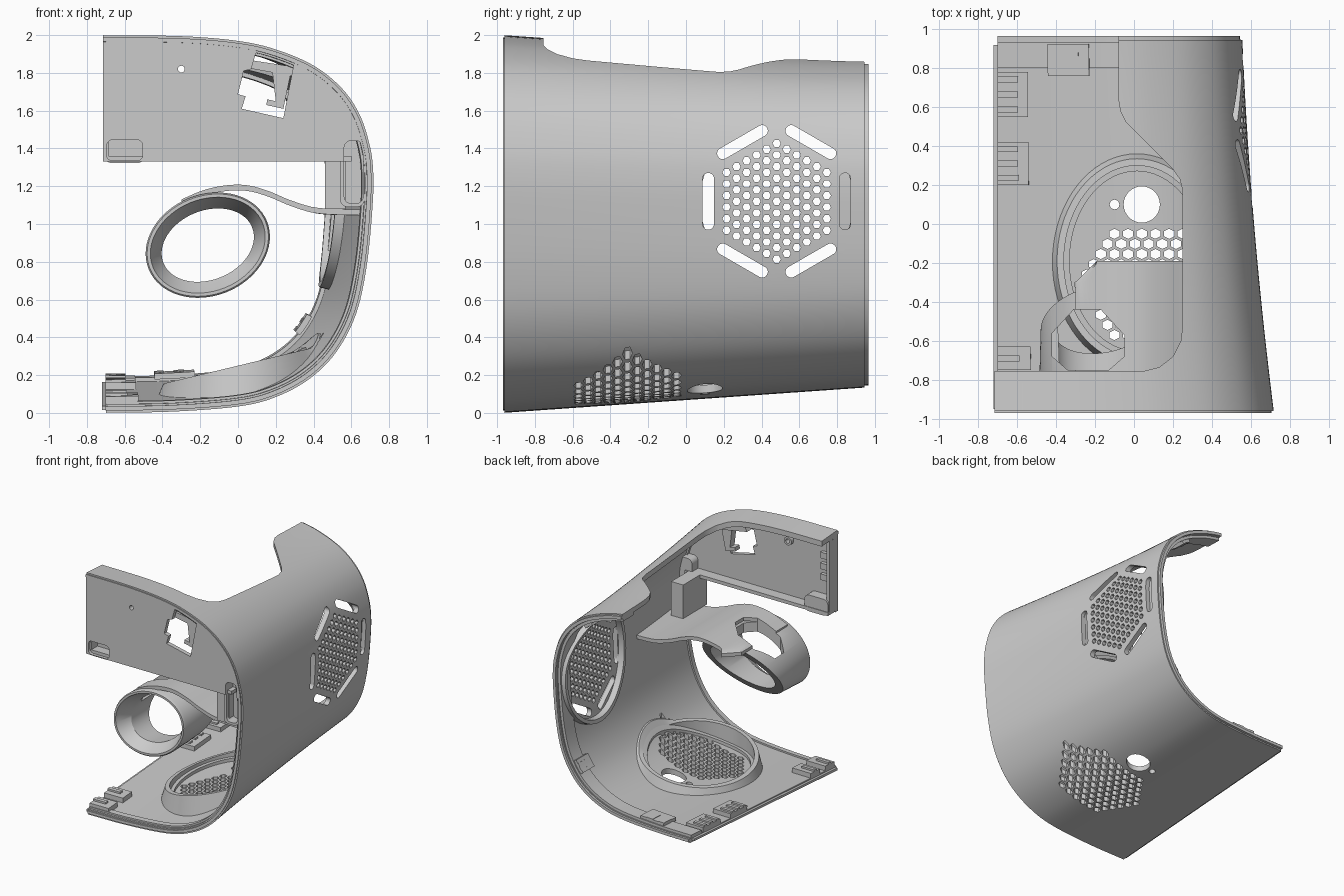
import bpy, bmesh
from math import sin, cos, pi, radians
from mathutils import Vector

if "Cube" in bpy.data.objects:
    bpy.data.objects.remove(bpy.data.objects["Cube"])

# ---------- outer C profile (x, z) at the front, smoothed ----------
PTS = [(-.70, .0), (-.35, .006), (0, .033), (.2, .083), (.38, .18), (.52, .32), (.625, .52),
       (.683, .78), (.714, 1.1), (.717, 1.28), (.698, 1.42), (.645, 1.58), (.55, 1.72),
       (.4, 1.84), (.2, 1.925), (0, 1.97), (-.3, 1.995), (-.715, 2.0)]
STEP = 6


def spline(pts, step):
    v = [Vector(p) for p in pts]
    v = [2 * v[0] - v[1]] + v + [2 * v[-1] - v[-2]]
    out = []
    for a, b, c, d in zip(v, v[1:], v[2:], v[3:]):
        for k in range(step):
            t = k / step
            out.append(.5 * (2 * b + (c - a) * t + (2 * a - 5 * b + 4 * c - d) * t * t
                             + (3 * b - a - 3 * c + d) * t ** 3))
    return out + [v[-2]]


PROF = spline(PTS, STEP)
LAST = len(PROF) - 1


def P(i, off, y):
    """Point on the tapering shell: profile index, inward offset, depth."""
    d = (PROF[min(i + 1, LAST)] - PROF[max(i - 1, 0)]).normalized()
    p = PROF[i] + Vector((-d.y, d.x)) * off
    t = (y + .97) / 1.93
    w = 1 - .115 * (1.5 * t - .5 * t * t)
    h = .135 * t if p.y < 1 else .135 * t * (1 - .15 * t ** 4)
    return Vector((-.7 + (p.x + .7) * w, y, 1 + (p.y - 1) * (1 - h)))


def lookup(key, val, rng, y, off, a):
    pts = [P(i, off, y) for i in rng]
    for p, q in zip(pts, pts[1:]):
        if p[a] <= key <= q[a]:
            f = (key - p[a]) / max(q[a] - p[a], 1e-6)
            return p[val] + (q[val] - p[val]) * f
    return pts[0][val] if key < pts[0][a] else pts[-1][val]


def floor_z(x, y, off=.03):
    return lookup(x, 2, range(0, 44), y, off, 0)


def wall_x(y, z, off=.03):
    return lookup(z, 0, range(24, 84), y, off, 2)


# ---------- mesh helpers ----------
def make(name, verts, faces):
    me = bpy.data.meshes.new(name)
    me.from_pydata([tuple(v) for v in verts], [], faces)
    bm = bmesh.new()
    bm.from_mesh(me)
    bmesh.ops.recalc_face_normals(bm, faces=bm.faces)
    bm.to_mesh(me)
    bm.free()
    ob = bpy.data.objects.new(name, me)
    bpy.context.collection.objects.link(ob)
    return ob


def tube_grid(name, rows, closed=False):
    """Skin equal closed loops; cap the ends unless the row of loops closes too."""
    n, m = len(rows[0]), len(rows)
    faces = [(j * n + i, j * n + (i + 1) % n, (j + 1) % m * n + (i + 1) % n, (j + 1) % m * n + i)
             for j in range(m if closed else m - 1) for i in range(n)]
    if not closed:
        faces += [tuple(range(n)), tuple(range((m - 1) * n, m * n))]
    return make(name, [v for r in rows for v in r], faces)


def band(name, a, b, y0, y1, i0=0, i1=LAST, ny=1, dx=0):
    """Part of the shell between offsets a and b, as rows of rectangular sections."""
    ys = [y0 + (y1 - y0) * k / ny for k in range(ny + 1)]
    s = Vector((dx, 0, 0))
    return tube_grid(name, [[P(i, a, y) + s for y in ys] + [P(i, b, y) + s for y in ys[::-1]]
                            for i in range(i0, i1 + 1)])


def prisms(name, polys, axis, d0, d1):
    put = {'x': lambda u, v, d: (d, u, v), 'y': lambda u, v, d: (u, d, v), 'z': lambda u, v, d: (u, v, d)}[axis]
    verts, faces = [], []
    for p in polys:
        k, n = len(verts), len(p)
        verts += [put(u, v, d0) for u, v in p] + [put(u, v, d1) for u, v in p]
        faces += [tuple(range(k, k + n)), tuple(range(k + n, k + 2 * n))]
        faces += [(k + i, k + (i + 1) % n, k + n + (i + 1) % n, k + n + i) for i in range(n)]
    return make(name, verts, faces)


def ngon(cx, cy, r, n, rot=0.0):
    return [(cx + r * cos(rot + 2 * pi * k / n), cy + r * sin(rot + 2 * pi * k / n)) for k in range(n)]


def rrect(cx, cy, w, h, r, rot=0.0):
    out = []
    for k, (sx, sy) in enumerate([(1, 1), (-1, 1), (-1, -1), (1, -1)]):
        for s in range(6):
            a = pi / 2 * (k + s / 5)
            x, y = sx * (w / 2 - r) + r * cos(a), sy * (h / 2 - r) + r * sin(a)
            out.append((cx + x * cos(rot) - y * sin(rot), cy + x * sin(rot) + y * cos(rot)))
    return out


def rect(x0, x1, z0, z1):
    return [(x0, z0), (x1, z0), (x1, z1), (x0, z1)]


def cut(ob, *cutters):
    for c in cutters:
        m = ob.modifiers.new('cut', 'BOOLEAN')
        m.operation, m.solver, m.object = 'DIFFERENCE', 'EXACT', c
        c.hide_render = True
        me = bpy.data.meshes.new_from_object(ob.evaluated_get(bpy.context.evaluated_depsgraph_get()))
        ob.modifiers.clear()
        ob.data = me


def honeycomb(cx, cy, pitch, r, swap, stretch=1.0, n=5):
    cells = [(pitch * (q + s / 2), pitch * .866 * s) for q in range(-n, n + 1)
             for s in range(-n, n + 1) if abs(q + s) <= n]
    polys = [[(a * stretch, b) for a, b in ngon(*c, r, 6, pi / 6)] for c in cells]
    return [[(cx + (b if swap else a), cy + (a if swap else b)) for a, b in p] for p in polys]


# ---------- cutters ----------
top_cut = prisms('top_opening_cutter', [[(-1, -.755), (.05, -.755), (.13, -.735), (.2, -.68), (.24, -.6), (.25, -.52),
                 (.25, .17), (.235, .23), (.2, .28), (-.04, .52), (-.07, .58), (-.08, .64), (-.08, 1.1), (-1, 1.1)]],
                 'z', 1.4, 2.5)
slots = [rrect(.48 + .362 * cos(k * pi / 3), 1.12 + .362 * sin(k * pi / 3), .06, .3, .029, k * pi / 3)
         for k in range(6)]
side_cut = prisms('side_grille_cutter', honeycomb(.48, 1.12, .0613, .022, True) + slots, 'x', .3, .9)
floor_cut = prisms('floor_grille_cutter', honeycomb(.075, -.31, .06, .026, False, 1.17)
                   + [ngon(.04, .1, .093, 32), ngon(-.1, .1, .025, 16)], 'z', -.2, .6)

# ---------- shell and its rims ----------
shell = band('shell', 0, .045, -.96, .945, ny=24)
cut(shell, top_cut, side_cut, floor_cut)
for nm, a, b, y0, y1 in [('back_lip', .012, .04, .94, .965), ('back_flange', .04, .07, .8, .935)]:
    cut(band(nm, a, b, y0, y1), top_cut)
band('front_lip', .012, .035, -.97, -.95)
band('front_flange', .04, .058, -.945, -.9)
band('left_tongue', .015, .035, -.95, .92, 0, 1, 12, -.02)

# ---------- snap clips on the open edge and back rim ----------
for k, (y0, y1) in enumerate([(.55, .78), (.2, .42), (-.75, -.63), (-.94, -.82)]):
    band('edge_clip_%d' % k, .04, .085, y0, y1, 0, 3)
    n = 3 if y1 - y0 > .15 else 1
    for r in range(n):
        y = y0 + (y1 - y0) * (r + .5) / n
        band('edge_clip_rib_%d_%d' % (k, r), .08, .1, y - .015, y + .015, 0, 2)
for k, (i0, i1) in enumerate([(5, 9), (29, 33), (76, 79)]):
    band('rim_clip_%d' % k, .06, .095, .76, .925, i0, i1)
    for r in range(i0, i1):
        if (r - i0) % 2 == 0:
            band('rim_clip_rib_%d_%d' % (k, r), .09, .1, .82, .925, r, r + 1)


# ---------- raised rings behind the grilles ----------
def ring(name, base, top, cu, cv, ru, rv, th, flare, n=72):
    rows = []
    for k in range(n):
        c, s = cos(2 * pi * k / n), sin(2 * pi * k / n)
        at = lambda d: (cu + (ru + d) * c, cv + (rv + d) * s)
        rows.append([base(*at(flare)), top(*at(0)), top(*at(-th)), base(*at(-th))])
    return tube_grid(name, rows, True)


ring('floor_speaker_ring', lambda x, y: (x, y, floor_z(x, y)),
     lambda x, y: (x, y, max(.25 + .24 * x, floor_z(x, y) + .04)), .015, -.19, .41, .525, .035, .03)
ring('floor_speaker_step', lambda x, y: (x, y, floor_z(x, y)),
     lambda x, y: (x, y, floor_z(x, y) + .04), .015, -.19, .376, .491, .03, 0)
ring('side_speaker_ring', lambda y, z: (wall_x(y, z), y, z),
     lambda y, z: (wall_x(y, z) - .065, y, z), .48, 1.12, .435, .455, .03, .015)

# ---------- front panel: plate, tray walls, pockets ----------
arc = [P(i, .02, -.96) for i in range(LAST + 1)]
outline = [(p.x, p.z) for p in arc if p.z > 1.33]
plate = prisms('front_plate', [outline + [(-.715, 1.33), (outline[0][0], 1.33)]], 'y', -.965, -.93)
window = [(.1, 1.925), (.3, 1.87), (.24, 1.56), (.02, 1.61), (.04, 1.676), (0, 1.687), (.03, 1.81), (.07, 1.82)]
pocket = prisms('side_pocket_cutter', [rrect(.612, 1.275, .1, .33, .035)], 'y', -1.1, -.87)
corner = prisms('corner_pocket_cutter', [rrect(-.6, 1.39, .19, .11, .03)], 'y', -1.1, -.86)
cut(plate, prisms('window_cutter', [window, ngon(-.3, 1.82, .018, 16)], 'y', -1.1, -.8), pocket, corner)
prisms('tray_floor', [rect(-.71, .6, 1.332, 1.36)], 'y', -.94, -.84)
prisms('tray_end', [rect(-.712, -.685, 1.34, 1.97)], 'y', -.94, -.86)
for k in range(3):
    z = 1.58 + k * .09
    prisms('tray_end_clip_%d' % k, [rect(-.69, -.6, z, z + .05)], 'y', -.94, -.9)
box = prisms('corner_pocket', [rrect(-.6, 1.39, .215, .135, .04)], 'y', -.955, -.845)
cut(box, corner)
frame = prisms('side_pocket', [rrect(.605, 1.275, .13, .37, .04)], 'y', -.955, -.85)
cut(frame, pocket)
prisms('pocket_housing', [rect(.46, .57, 1.08, 1.36)], 'y', -.93, -.62)
boss = prisms('screw_boss', [ngon(-.3, 1.82, .035, 24)], 'y', -.935, -.9)
cut(boss, prisms('screw_cutter', [ngon(-.3, 1.82, .018, 16)], 'y', -1, -.8))
# window bracket
prisms('bracket_bar', [[(.03, 1.83), (.3, 1.78), (.31, 1.83), (.05, 1.87)]], 'y', -.92, -.84)
prisms('bracket_post', [[(.18, 1.82), (.28, 1.8), (.24, 1.61), (.15, 1.63), (.155, 1.66), (.2, 1.65)]], 'y', -.92, -.86)

# ---------- holder tube on its arm ----------
N, rows = 64, []
tilt = radians(22)
for k in range(N):
    c, s = cos(2 * pi * k / N), sin(2 * pi * k / N)

    def at(d, t):
        u, v = (.338 + d) * c, (.268 + d) * s
        x, z = -.16 + u * cos(tilt) - v * sin(tilt), .888 + u * sin(tilt) + v * cos(tilt)
        return (x, -.93 + t * (.63 + (z - 1.17) * .75), z)
    rows.append([at(-.008, -.02), at(0, .02), at(-.01, 1), at(-.075, 1), at(-.085, .3), at(-.035, .05), at(-.025, -.02)])
tube = tube_grid('holder_tube', rows, True)

curve = spline([(-.3, 1.13), (-.18, 1.18), (-.06, 1.205), (.05, 1.205), (.16, 1.175), (.28, 1.125), (.42, 1.085), (.6, 1.075)], 5)


def arm_row(y):
    end = wall_x(y, 1.07, .02)
    pts = [(p.x if p.x < .4 else .4 + (p.x - .4) * (end - .4) / .2, p.y) for p in curve]
    return [(x, y, z) for x, z in pts] + [(x, y, z - .03) for x, z in pts[::-1]]


left = [arm_row(y) for y in (-.9, -.7, -.5, -.3, -.19)]
left[4] = [(max(x, -.19), y, z) for x, y, z in left[4]]
arm = tube_grid('holder_arm', left)
octo = [(-.42, -.56), (-.31, -.44), (-.17, -.44), (-.05, -.57), (-.05, -.68), (-.13, -.75), (-.34, -.75), (-.42, -.68)]
octagon = prisms('octagon_cutter', [octo], 'z', .93, 1.5)
cut(tube, octagon)
cut(arm, octagon)

# ---------- tidy up: drop cutters, smooth the curved parts ----------
for ob in list(bpy.data.objects):
    if ob.name.endswith('cutter'):
        bpy.data.objects.remove(ob)
for ob in bpy.data.objects:
    ob.select_set(True)
bpy.context.view_layer.objects.active = shell
bpy.ops.object.shade_smooth_by_angle(angle=radians(30))
